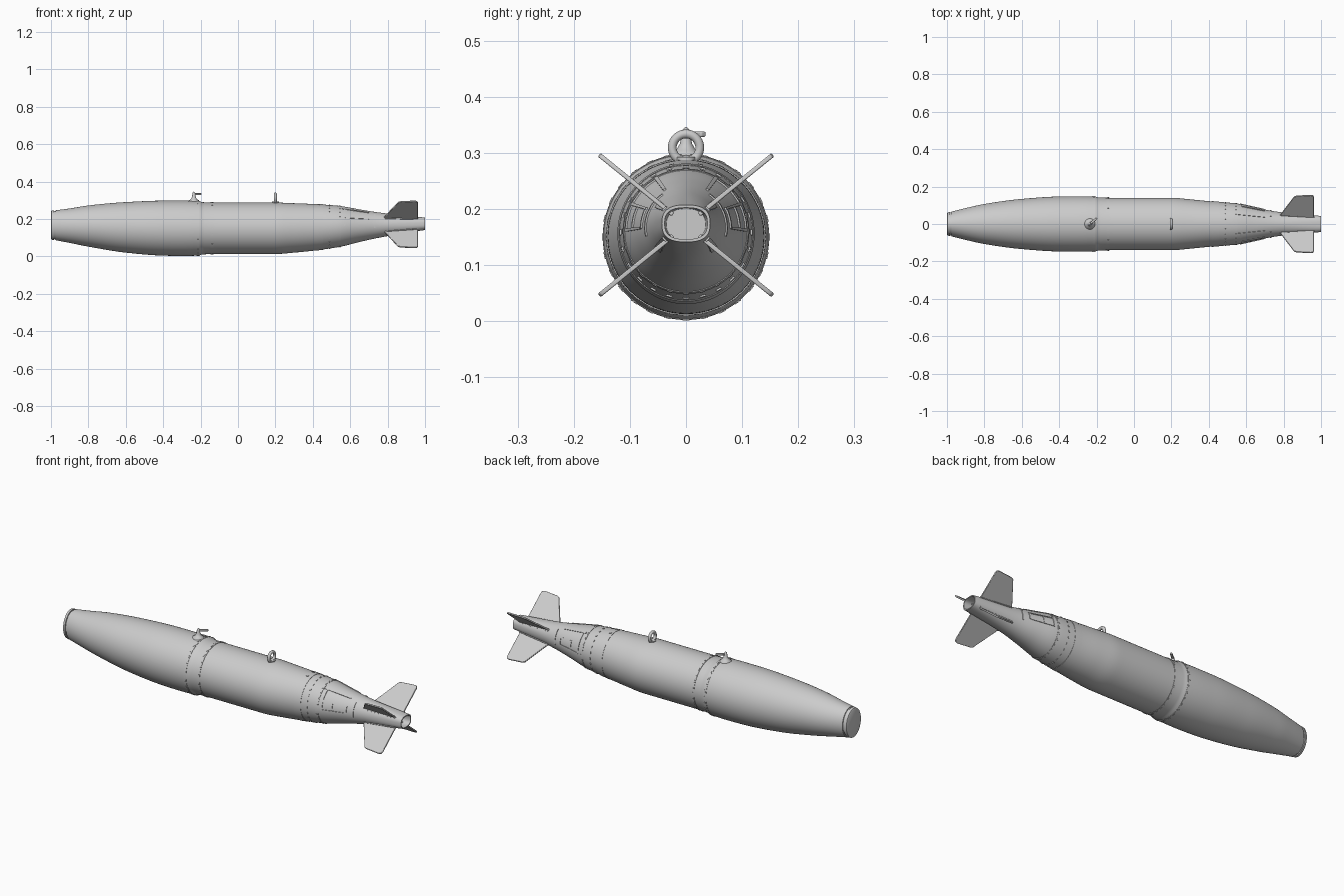
import bpy, bmesh, math
from mathutils import Matrix, Vector

if "Cube" in bpy.data.objects:
    bpy.data.objects.remove(bpy.data.objects["Cube"])

# Hull stations: x, half width, half height, centre height
STATIONS = [
    (-1.00, .060, .076, .167), (-.90, .085, .092, .164), (-.80, .107, .110, .162),
    (-.60, .134, .135, .155), (-.40, .147, .147, .151), (-.30, .148, .148, .150),
    (-.205, .1465, .1455, .150), (-.195, .143, .140, .150), (-.12, .140, .1375, .150),
    (.20, .140, .1375, .150), (.30, .132, .132, .152), (.40, .122, .125, .155),
    (.54, .111, .110, .160), (.65, .088, .087, .164), (.75, .068, .068, .167),
    (.85, .056, .053, .170), (1.00, .043, .033, .174)]


def section(x):
    """Monotone cubic interpolation of the hull stations."""
    s, n = STATIONS, len(STATIONS)
    i = max(0, min(n - 2, next((k for k in range(n - 1) if x <= s[k + 1][0]), n - 2)))
    h = s[i + 1][0] - s[i][0]
    t = (x - s[i][0]) / h
    out = []
    for c in (1, 2, 3):
        slope = lambda k: (s[k + 1][c] - s[k][c]) / (s[k + 1][0] - s[k][0])

        def tangent(k):
            if k == 0 or k == n - 1:
                return slope(min(k, n - 2))
            a, b = slope(k - 1), slope(k)
            return 2 * a * b / (a + b) if a * b > 0 else 0
        a, b = s[i][c], s[i + 1][c]
        out.append((2*t**3 - 3*t*t + 1) * a + (t**3 - 2*t*t + t) * h * tangent(i)
                   + (3*t*t - 2*t**3) * b + (t**3 - t*t) * h * tangent(i + 1))
    return out


def surf(x, ang, off=0.0):
    """Point on the hull; the tail end gets a squarer section."""
    hw, hh, zc = section(x)
    e = 1 - .25 * max(0, (x - .8) / .2)
    c, s = math.cos(ang), math.sin(ang)
    sq = lambda v: math.copysign(abs(v) ** e, v)
    return Vector((x, (hw + off) * sq(c), zc + (hh + off) * sq(s)))


def finish(name, bm, angle=30):
    bmesh.ops.recalc_face_normals(bm, faces=bm.faces)
    me = bpy.data.meshes.new(name)
    bm.to_mesh(me)
    bm.free()
    ob = bpy.data.objects.new(name, me)
    bpy.context.collection.objects.link(ob)
    bpy.ops.object.select_all(action='DESELECT')
    ob.select_set(True)
    bpy.context.view_layer.objects.active = ob
    bpy.ops.object.shade_smooth_by_angle(angle=math.radians(angle))
    return ob


def loft(bm, profile, a0=0, a1=360, n=96):
    """Sweep (x, offset) pairs around the hull and close the ends."""
    full = a1 - a0 >= 360
    cols = n if full else n + 1
    rows = [[bm.verts.new(surf(x, math.radians(a0 + (a1 - a0) * j / n), off))
             for j in range(cols)] for x, off in profile]
    for r0, r1 in zip(rows, rows[1:]):
        for j in range(n):
            k = (j + 1) % cols
            bm.faces.new((r0[j], r0[k], r1[k], r1[j]))
    if full:
        bm.faces.new(rows[0])
        bm.faces.new(rows[-1])
    else:
        bm.faces.new([r[0] for r in rows])
        bm.faces.new([r[-1] for r in rows])


def pad(bm, x0, x1, a0, a1, off=.003, n=6):
    loft(bm, [(x0, -.003), (x0, off), (x1, off), (x1, -.003)], a0, a1, n)


# Hull with nose lip, nose groove and hollow tail
prof = [(-1, -.004), (-.997, .001), (-.984, .001), (-.983, -.004), (-.977, -.004), (-.976, 0)]
prof += [(-.96 + .02 * i, 0) for i in range(38)]
prof += [(-.205, 0), (-.195, 0)]
prof += [(-.18 + .02 * i, 0) for i in range(59)]
prof += [(1, 0), (1, -.005), (.93, -.014)]
bm = bmesh.new()
loft(bm, prof)
finish("hull", bm)

# Raised joint bands around the hull
for i, (x0, x1, off) in enumerate([(-.222, -.206, .0015), (-.146, -.130, .002),
                                   (.415, .455, .0015), (.538, .552, .0015)]):
    bm = bmesh.new()
    loft(bm, [(x0, -.003), (x0, off), (x1, off), (x1, -.003)])
    finish(f"joint_band_{i + 1}", bm)

# Rows of small fasteners beside the joints
bm = bmesh.new()
for x, count in ((-.214, 28), (-.138, 28), (.49, 24), (.545, 24)):
    for k in range(count):
        a = 360 * k / count
        pad(bm, x - .003, x + .003, a - 2.5, a + 2.5, .003, 2)
for a in (78, 102):
    pad(bm, .425, .437, a - 2, a + 2, .004, 2)
finish("fasteners", bm)

# Access panels on both flanks of the tail cone
for side, flip in (("left", False), ("right", True)):
    bm = bmesh.new()
    for x0, x1, a0, a1 in [(.57, .69, -1, 2), (.57, .70, 25, 28), (.555, .70, 59, 63),
                           (.567, .574, 0, 60), (.62, .625, 0, 26), (.692, .698, 0, 26),
                           (.728, .735, -12, 55)]:
        if flip:
            a0, a1 = 180 - a1, 180 - a0
        pad(bm, x0, x1, a0, a1)
    finish(f"access_panel_{side}", bm)

# Four tail fins with root strips
OUTLINE = [(.78, .035), (.78, .060), (.85, .178), (.856, .188), (.868, .193),
           (.945, .199), (.957, .196), (.962, .186), (.962, .03)]
for i, a in enumerate((39, 141, 219, 321)):
    bm = bmesh.new()
    f = bm.faces.new([bm.verts.new((x, r, -.004)) for x, r in OUTLINE])
    ext = bmesh.ops.extrude_face_region(bm, geom=[f])
    top = [v for v in ext['geom'] if isinstance(v, bmesh.types.BMVert)]
    bmesh.ops.translate(bm, vec=(0, 0, .008), verts=top)
    bmesh.ops.transform(bm, verts=bm.verts, matrix=Matrix.Translation((0, 0, .171))
                        @ Matrix.Rotation(math.radians(a), 4, 'X'))
    fin = finish(f"tail_fin_{i + 1}", bm)
    bev = fin.modifiers.new("bevel", 'BEVEL')
    bev.width, bev.segments = .002, 2
    bm = bmesh.new()
    pad(bm, .785, .965, a - 7, a + 7, .003)
    finish(f"fin_root_{i + 1}", bm)

# Rear suspension ring with its foot
bpy.ops.mesh.primitive_torus_add(location=(.2, 0, .309), rotation=(0, math.pi / 2, 0),
                                 major_radius=.0245, minor_radius=.0078,
                                 major_segments=40, minor_segments=14)
bpy.context.object.name = "lug_ring"
bpy.ops.object.shade_smooth_by_angle(angle=math.radians(40))
bpy.ops.mesh.primitive_cylinder_add(vertices=32, radius=.018, depth=.012, location=(.2, 0, .286))
bpy.context.object.name = "lug_ring_foot"
bpy.ops.object.shade_smooth_by_angle(angle=math.radians(40))

# Front lug: flared post with a swung hook arm
bm = bmesh.new()
POST = [(.030, .290), (.028, .299), (.017, .305), (.011, .316), (.008, .330), (.006, .341), (.001, .346)]
rings = [[bm.verts.new((-.236 + r * math.cos(j * math.pi / 12), r * math.sin(j * math.pi / 12), z))
          for j in range(24)] for r, z in POST]
for r0, r1 in zip(rings, rings[1:]):
    for j in range(24):
        bm.faces.new((r0[j], r0[(j + 1) % 24], r1[(j + 1) % 24], r1[j]))
bm.faces.new(rings[0])
bm.faces.new(rings[-1])
finish("lug_post", bm, 50)

bm = bmesh.new()
bmesh.ops.create_cube(bm, size=1, matrix=Matrix.Translation((-.217, .016, .333))
                      @ Matrix.Rotation(math.radians(40), 4, 'Z')
                      @ Matrix.Diagonal((.048, .012, .010, 1)))
arm = finish("lug_hook", bm)
bev = arm.modifiers.new("bevel", 'BEVEL')
bev.width, bev.segments = .003, 3
